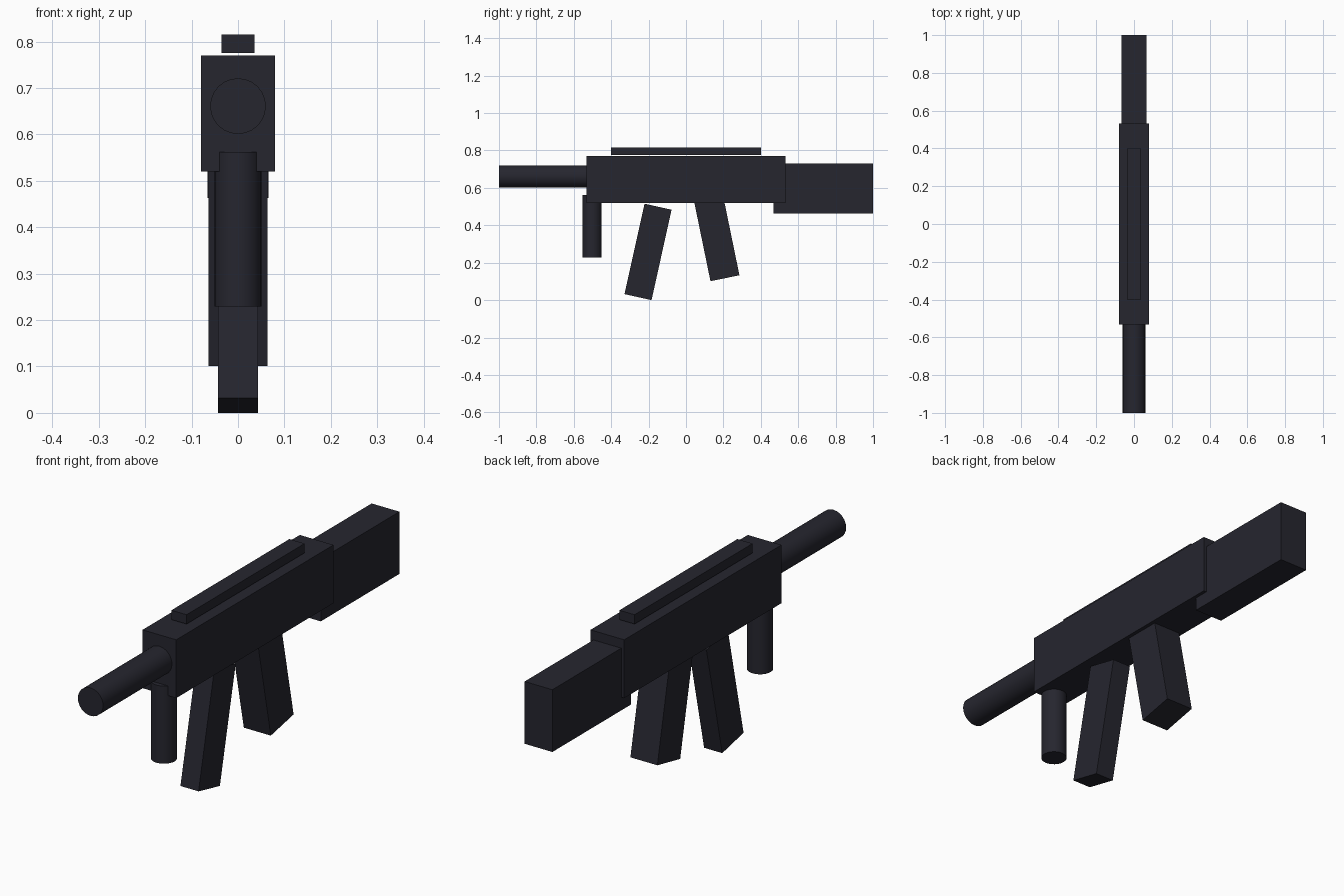
import bpy
import math

if "Cube" in bpy.data.objects:
    bpy.data.objects.remove(bpy.data.objects["Cube"])

steel = bpy.data.materials.new("dark_blue_grey")
steel.diffuse_color = (0.019, 0.019, 0.028, 1)
steel.use_nodes = True
steel.node_tree.nodes["Principled BSDF"].inputs["Base Color"].default_value = steel.diffuse_color


def finish(name):
    ob = bpy.context.object
    ob.name = name
    ob.data.materials.append(steel)
    return ob


def box(name, size, loc, tilt=0):
    """Box of full size, tilted about x in degrees."""
    bpy.ops.mesh.primitive_cube_add(size=1, location=loc, rotation=(math.radians(tilt), 0, 0))
    ob = finish(name)
    ob.scale = size
    bpy.ops.object.transform_apply(location=False, rotation=False, scale=True)
    return ob


def tube(name, radius, length, loc, tilt=0):
    """Smooth closed cylinder, upright unless tilted about x."""
    bpy.ops.mesh.primitive_cylinder_add(vertices=24, radius=radius, depth=length,
                                        location=loc, rotation=(math.radians(tilt), 0, 0))
    ob = finish(name)
    bpy.ops.object.shade_smooth_by_angle(angle=math.radians(30))
    return ob


# Main body, shoulder stock and the rail floating just above the body
box("receiver", (0.16, 1.066, 0.25), (0, 0, 0.645))
box("stock", (0.132, 0.533, 0.267), (0, 0.7335, 0.597))
box("top_rail", (0.072, 0.8, 0.04), (0, 0, 0.795))

# Barrel and front hand grip
tube("barrel", 0.06, 0.534, (0, -0.733, 0.661), 90)
tube("front_grip", 0.051, 0.333, (0, -0.502, 0.3955))

# Slanted magazine and rear grip
box("magazine", (0.086, 0.148, 0.495), (0, -0.203, 0.2577), -12.5)
box("rear_grip", (0.128, 0.158, 0.45), (0, 0.163, 0.3375), 11.6)
